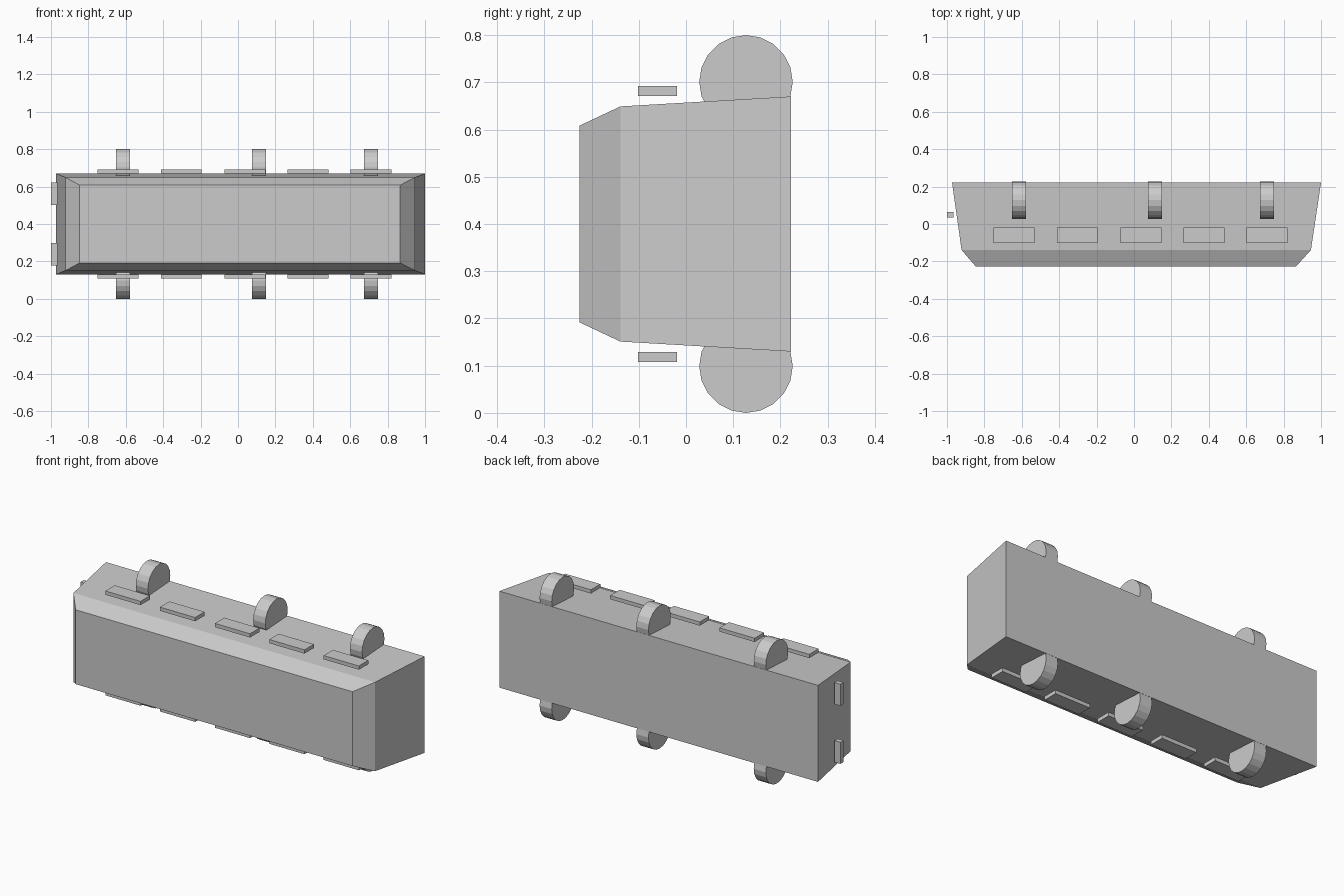
import bpy, bmesh, math

if "Cube" in bpy.data.objects:
    bpy.data.objects.remove(bpy.data.objects["Cube"])


def finish(name, bm):
    bmesh.ops.recalc_face_normals(bm, faces=bm.faces)
    mesh = bpy.data.meshes.new(name)
    bm.to_mesh(mesh)
    bm.free()
    obj = bpy.data.objects.new(name, mesh)
    bpy.context.collection.objects.link(obj)
    return obj


def box(name, x0, x1, y0, y1, z0, z1):
    bm = bmesh.new()
    bmesh.ops.create_cube(bm, size=1)
    for v in bm.verts:
        v.co.x = x1 if v.co.x > 0 else x0
        v.co.y = y1 if v.co.y > 0 else y0
        v.co.z = z1 if v.co.z > 0 else z0
    return finish(name, bm)


MID = 0.4  # height of the symmetry plane

# Body: rectangular sections (y, x0, x1, half height) lofted from back to front
sections = [(0.222, -0.973, 1.0, 0.27),
            (-0.139, -0.922, 0.946, 0.249),
            (-0.226, -0.847, 0.867, 0.208)]
bm = bmesh.new()
rings = [[bm.verts.new((x, y, MID + s * h))
          for x, s in ((x0, -1), (x1, -1), (x1, 1), (x0, 1))]
         for y, x0, x1, h in sections]
for a, b in zip(rings, rings[1:]):
    for i in range(4):
        j = (i + 1) % 4
        bm.faces.new((a[i], a[j], b[j], b[i]))
bm.faces.new(rings[0])
bm.faces.new(rings[-1])
finish("body", bm)

for side, label in ((1, "upper"), (-1, "lower")):
    # Wheels: 20-sided discs partly sunk in the body
    for i, x in enumerate((-0.615, 0.112, 0.711)):
        bm = bmesh.new()
        n, r, w = 20, 0.099, 0.0375
        caps = [[bm.verts.new((x + dx,
                               0.127 + r * math.cos(2 * math.pi * k / n),
                               MID + side * 0.301 + r * math.sin(2 * math.pi * k / n)))
                 for k in range(n)] for dx in (-w, w)]
        for k in range(n):
            m = (k + 1) % n
            bm.faces.new((caps[0][k], caps[0][m], caps[1][m], caps[1][k]))
        bm.faces.new(caps[0])
        bm.faces.new(caps[1])
        finish(f"{label}_wheel_{i + 1}", bm)

    # Side plates hovering just off the body
    za, zb = sorted((MID + side * 0.271, MID + side * 0.292))
    for i, x in enumerate((-0.641, -0.303, 0.037, 0.374, 0.711)):
        box(f"{label}_side_plate_{i + 1}", x - 0.109, x + 0.109,
            -0.102, -0.019, za, zb)

    # End lamps
    za, zb = sorted((MID + side * 0.102, MID + side * 0.223))
    box(f"{label}_end_lamp", -1.0, -0.964, 0.035, 0.063, za, zb)
